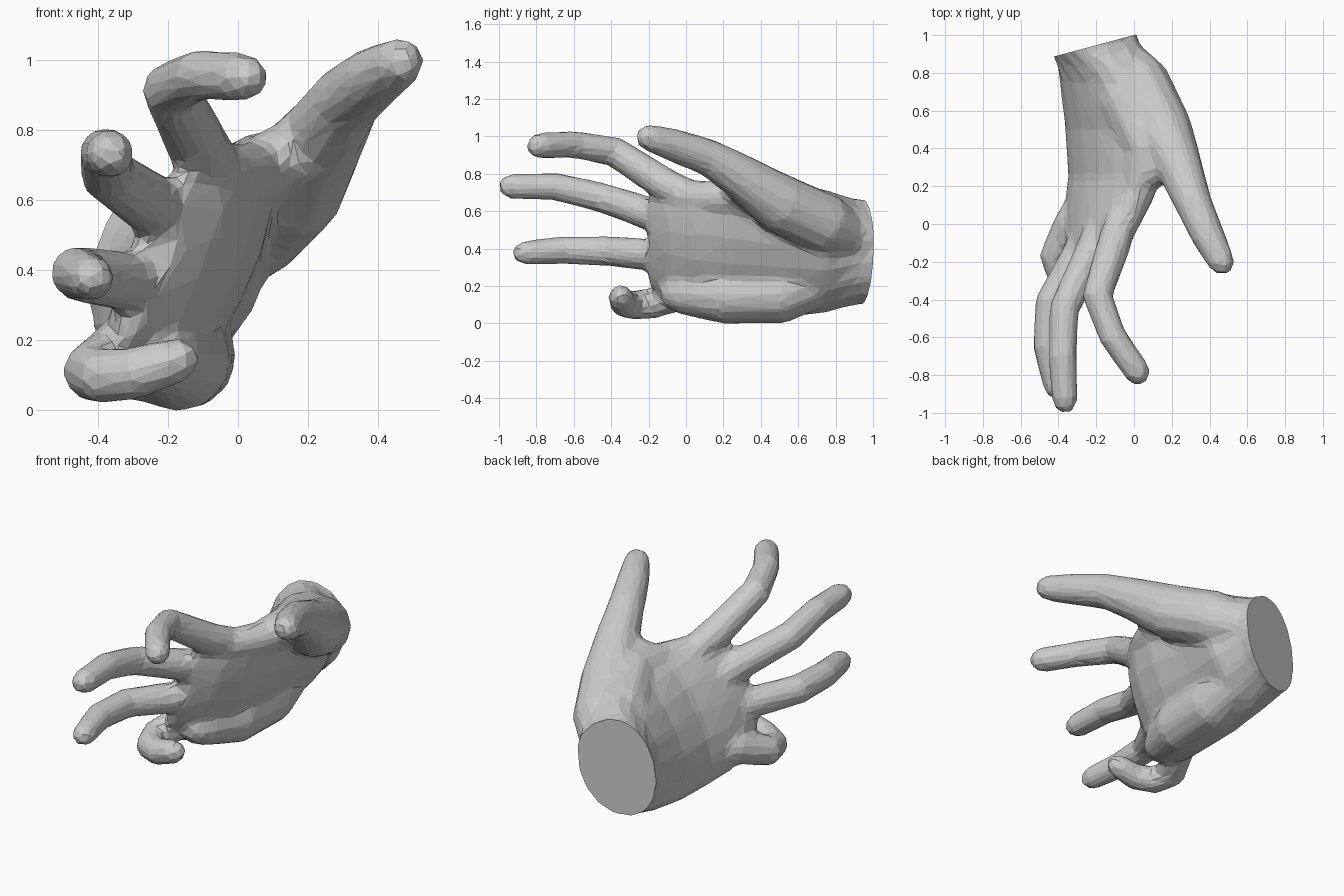
import bpy, bmesh, math
from mathutils import Vector

bm = bmesh.new()


def loft(rings):
    """Skin a closed shell over a list of equal-length point rings."""
    loops = [[bm.verts.new(p) for p in r] for r in rings]
    n = len(loops[0])
    faces = [bm.faces.new(loops[0][::-1]), bm.faces.new(loops[-1])]
    for a, b in zip(loops, loops[1:]):
        for i in range(n):
            j = (i + 1) % n
            faces.append(bm.faces.new((a[i], a[j], b[j], b[i])))
    bmesh.ops.recalc_face_normals(bm, faces=faces)


def tube(*path, n=12):
    """Round tube through (x, y, z, radius) joints with a domed tip."""
    pts = [(Vector(p[:3]), p[3] + 0.006) for p in path]
    d = (pts[-1][0] - pts[-2][0]).normalized()
    c, r = pts[-1]
    pts += [(c + d * r * 0.6, r * 0.8), (c + d * r, r * 0.4)]
    rings = []
    for i, (c, r) in enumerate(pts):
        t = pts[min(i + 1, len(pts) - 1)][0] - pts[max(i - 1, 0)][0]
        side = t.cross(Vector((0, 0, 1))).normalized()
        up = side.cross(t).normalized()
        rings.append([c + r * (side * math.cos(k * math.tau / n) + up * math.sin(k * math.tau / n))
                      for k in range(n)])
    loft(rings)


# palm and wrist: tilted ellipses (y, centre x, centre z, long half, short half, tilt)
palm = [(1.10, -0.225, 0.40, 0.285, 0.235, 12), (0.93, -0.22, 0.40, 0.285, 0.225, 12),
        (0.75, -0.14, 0.405, 0.36, 0.21, 29), (0.50, -0.135, 0.39, 0.38, 0.165, 28),
        (0.25, -0.125, 0.40, 0.40, 0.15, 27), (0.05, -0.16, 0.415, 0.39, 0.145, 25),
        (-0.10, -0.205, 0.435, 0.33, 0.115, 23), (-0.20, -0.24, 0.46, 0.25, 0.055, 20)]
rings = []
for y, cx, cz, a, b, tilt in palm:
    s, c = math.sin(math.radians(tilt)), math.cos(math.radians(tilt))
    rings.append([(cx + a * math.cos(k * math.tau / 16) * s + b * math.sin(k * math.tau / 16) * c, y,
                   cz + a * math.cos(k * math.tau / 16) * c - b * math.sin(k * math.tau / 16) * s)
                  for k in range(16)])
loft(rings)

# fleshy heel of the palm on the little-finger side
tube((-0.19, 0.85, 0.30, 0.13), (-0.16, 0.50, 0.17, 0.15), (-0.17, 0.20, 0.165, 0.145),
     (-0.23, -0.02, 0.18, 0.11))
# back of the hand and web between thumb and index finger
tube((-0.13, 0.95, 0.47, 0.15), (-0.03, 0.65, 0.59, 0.16), (0.07, 0.38, 0.70, 0.11),
     (0.02, 0.16, 0.69, 0.085), (-0.07, -0.02, 0.70, 0.08))
tube((0.04, 0.24, 0.70, 0.08), (0.12, 0.29, 0.74, 0.085), (0.22, 0.34, 0.78, 0.09))
# thumb with its fleshy base
tube((-0.12, 0.95, 0.44, 0.10), (0.03, 0.74, 0.55, 0.16), (0.15, 0.50, 0.66, 0.155),
     (0.25, 0.28, 0.81, 0.115), (0.31, 0.12, 0.905, 0.095), (0.385, -0.05, 0.965, 0.085),
     (0.46, -0.195, 1.01, 0.068))
# index, middle, ring and little fingers
tube((-0.04, 0.10, 0.66, 0.08), (-0.11, -0.12, 0.765, 0.085), (-0.195, -0.38, 0.935, 0.076),
     (-0.11, -0.60, 0.975, 0.068), (0.015, -0.78, 0.968, 0.066))
tube((-0.13, 0.10, 0.50, 0.08), (-0.225, -0.15, 0.59, 0.085), (-0.37, -0.45, 0.69, 0.075),
     (-0.378, -0.70, 0.75, 0.07), (-0.365, -0.93, 0.75, 0.064))
tube((-0.18, 0.10, 0.35, 0.08), (-0.28, -0.13, 0.38, 0.082), (-0.445, -0.42, 0.405, 0.076),
     (-0.46, -0.65, 0.41, 0.07), (-0.415, -0.86, 0.395, 0.06))
tube((-0.22, 0.18, 0.20, 0.09), (-0.33, 0.0, 0.19, 0.09), (-0.42, -0.18, 0.125, 0.08),
     (-0.385, -0.28, 0.115, 0.074), (-0.29, -0.335, 0.125, 0.07), (-0.18, -0.35, 0.16, 0.062))

# fuse the parts, soften the joins, then reduce to flat facets
me = bpy.data.meshes.new("hand")
bm.to_mesh(me)
bm.free()
hand = bpy.data.objects.new("hand", me)
bpy.context.collection.objects.link(hand)
m = hand.modifiers.new("fuse", 'REMESH')
m.mode, m.voxel_size = 'VOXEL', 0.016
m = hand.modifiers.new("soften", 'SMOOTH')
m.factor, m.iterations = 0.5, 16
m = hand.modifiers.new("facet", 'DECIMATE')
m.ratio = 0.045
bpy.context.view_layer.update()
bm = bmesh.new()
bm.from_object(hand, bpy.context.evaluated_depsgraph_get())
hand.modifiers.clear()

# slice the wrist flat and cap it
bmesh.ops.bisect_plane(bm, geom=bm.verts[:] + bm.edges[:] + bm.faces[:],
                       plane_co=(0, 1.0, 0), plane_no=(-0.26, 0.97, 0), clear_outer=True)
bmesh.ops.holes_fill(bm, edges=[e for e in bm.edges if e.is_boundary], sides=0)
low = min(v.co.z for v in bm.verts)
bmesh.ops.translate(bm, verts=bm.verts[:], vec=(0, 0, -low))
for f in bm.faces:
    f.smooth = False
bm.to_mesh(me)
bm.free()
